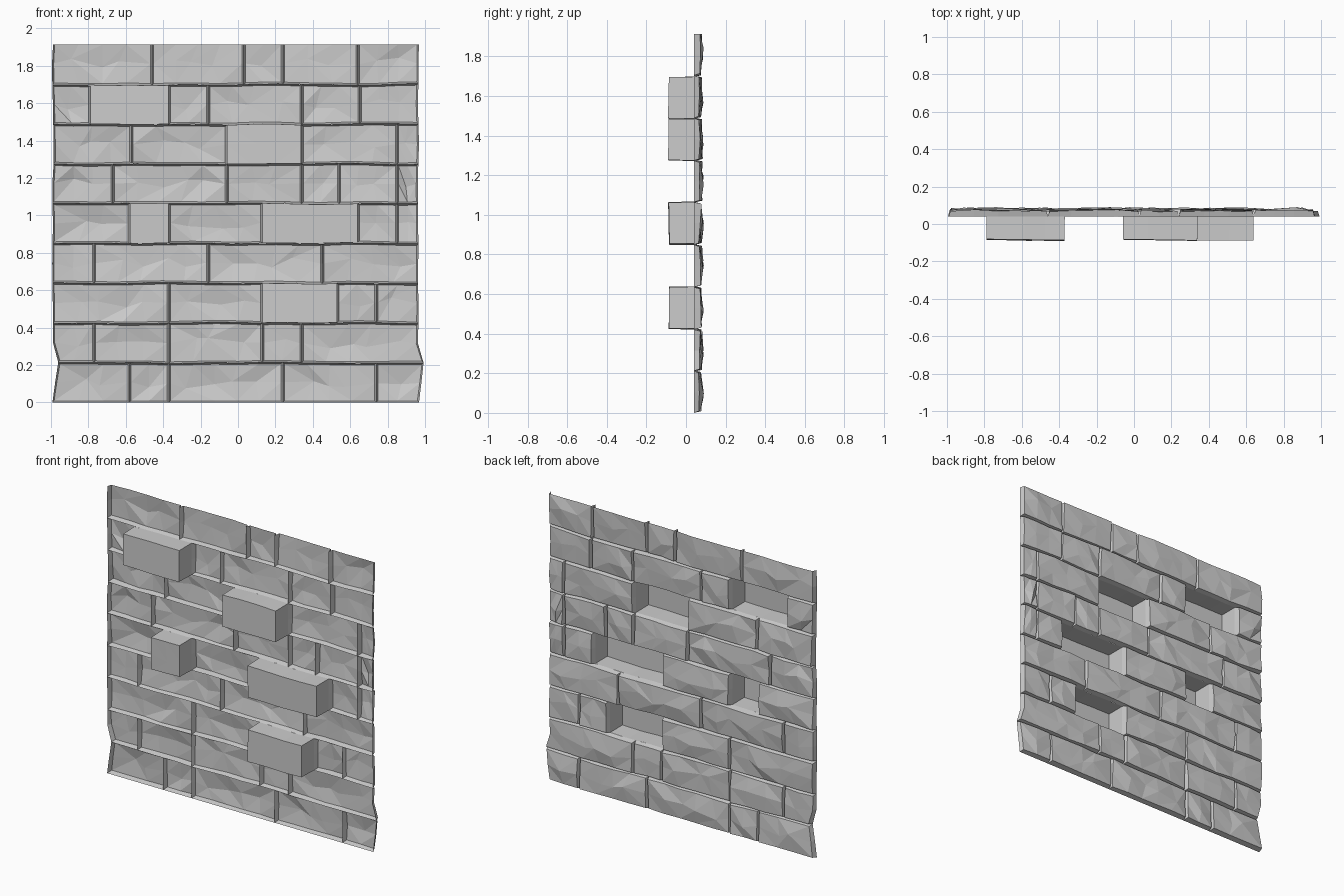
import bpy, bmesh, random
from mathutils import Vector, noise

random.seed(4)
old = bpy.data.objects.get("Cube")
if old:
    bpy.data.objects.remove(old, do_unlink=True)

stone = bpy.data.materials.new("grey stone")
stone.use_nodes = True
grey = (0.6, 0.6, 0.6, 1)
stone.diffuse_color = grey
stone.node_tree.nodes["Principled BSDF"].inputs["Base Color"].default_value = grey

# Joints of each course from bottom to top, in hundredths
LEFT, RIGHT = -99, 96.5
courses = [
    [-58, -37, 24, 74],
    [-77, -37, 13, 34],
    [-37, 13, 53, 74],
    [-77, -16, 45],
    [-58, -37, 13, 64, 85],
    [-67, -6, 34, 54, 85],
    [-57, -6, 34, 85],
    [-79, -37, -16, 34, 65],
    [-46, 3, 24, 64],
]
# Bricks pushed through the wall: course and place in the course
pushed = {(2, 2), (4, 1), (4, 3), (6, 2), (7, 1)}

HEIGHT, GROOVE = 0.2125, 0.009
RIM_Y, EDGE_Y, FACE_Y, PUSHED_Y = 0.04, 0.07, 0.082, -0.086


def wobble(x, z):
    """Shared unevenness, so that neighbouring rims still meet."""
    n = noise.noise_vector(Vector((x * 4, 0.3, z * 4)))
    if z > 0.05 and z < 1.85:
        z += n.z * 0.008
    # the ends of the bottom course lean over to one side
    if abs(x) > 0.9:
        x += n.x * 0.01
        if z < HEIGHT + 0.05:
            x += 0.13 * z
    return x, z


def lerp(a, b, t):
    return a + (b - a) * t


def brick(name, x0, x1, z0, z1, is_pushed, open_top):
    bm = bmesh.new()
    nx = max(2, round((x1 - x0) / 0.12))
    nz = 2
    tilt_x, tilt_z = random.uniform(-.004, .004), random.uniform(-.004, .004)
    inset = 0.002 if is_pushed else GROOVE
    top_inset = 0 if open_top else inset
    face, rim = {}, {}
    for i in range(nx + 1):
        for j in range(nz + 1):
            u, v = i / nx, j / nz
            inside = 0 < i < nx and 0 < j < nz
            border = not inside
            # chipped face
            if inside:
                u += random.uniform(-.35, .35) / nx
                v += random.uniform(-.3, .3) / nz
            x, z = wobble(lerp(x0, x1, u), lerp(z0, z1, v))
            if border:
                rim[i, j] = bm.verts.new((x, RIM_Y, z))
            x += lerp(inset, -inset, u)
            z += lerp(inset, -top_inset, v)
            slope = tilt_x * (2 * u - 1) + tilt_z * (2 * v - 1)
            if is_pushed:
                y = PUSHED_Y + slope * 0.8
            elif inside:
                y = FACE_Y + random.uniform(-.008, .008)
            else:
                y = EDGE_Y + slope + random.uniform(-.004, .008)
            face[i, j] = bm.verts.new((x, y, z))
    # faceted face with randomly turned diagonals
    for i in range(nx):
        for j in range(nz):
            a, b = face[i, j], face[i + 1, j]
            c, d = face[i + 1, j + 1], face[i, j + 1]
            if random.random() < 0.5:
                a, b, c, d = b, c, d, a
            bm.faces.new((a, c, b))
            bm.faces.new((a, d, c))
    # side walls back to the rim
    ring = [(i, 0) for i in range(nx)] + [(nx, j) for j in range(nz)]
    ring += [(i, nz) for i in range(nx, 0, -1)] + [(0, j) for j in range(nz, 0, -1)]
    for p, q in zip(ring, ring[1:] + ring[:1]):
        if open_top and p[1] == nz and q[1] == nz:
            continue
        bm.faces.new((face[p], face[q], rim[q], rim[p]))
    mesh = bpy.data.meshes.new(name)
    bm.to_mesh(mesh)
    bm.free()
    mesh.materials.append(stone)
    bpy.context.collection.objects.link(bpy.data.objects.new(name, mesh))


# Lay the wall course by course
for row, joints in enumerate(courses):
    ends = [LEFT] + joints + [RIGHT]
    z0 = row * HEIGHT
    for col, (a, b) in enumerate(zip(ends, ends[1:])):
        out = (row, col) in pushed
        kind = "pushed_brick" if out else "brick"
        brick(f"{kind}_{row + 1}_{col + 1}", a / 100, b / 100,
              z0, z0 + HEIGHT, out, row == len(courses) - 1)
